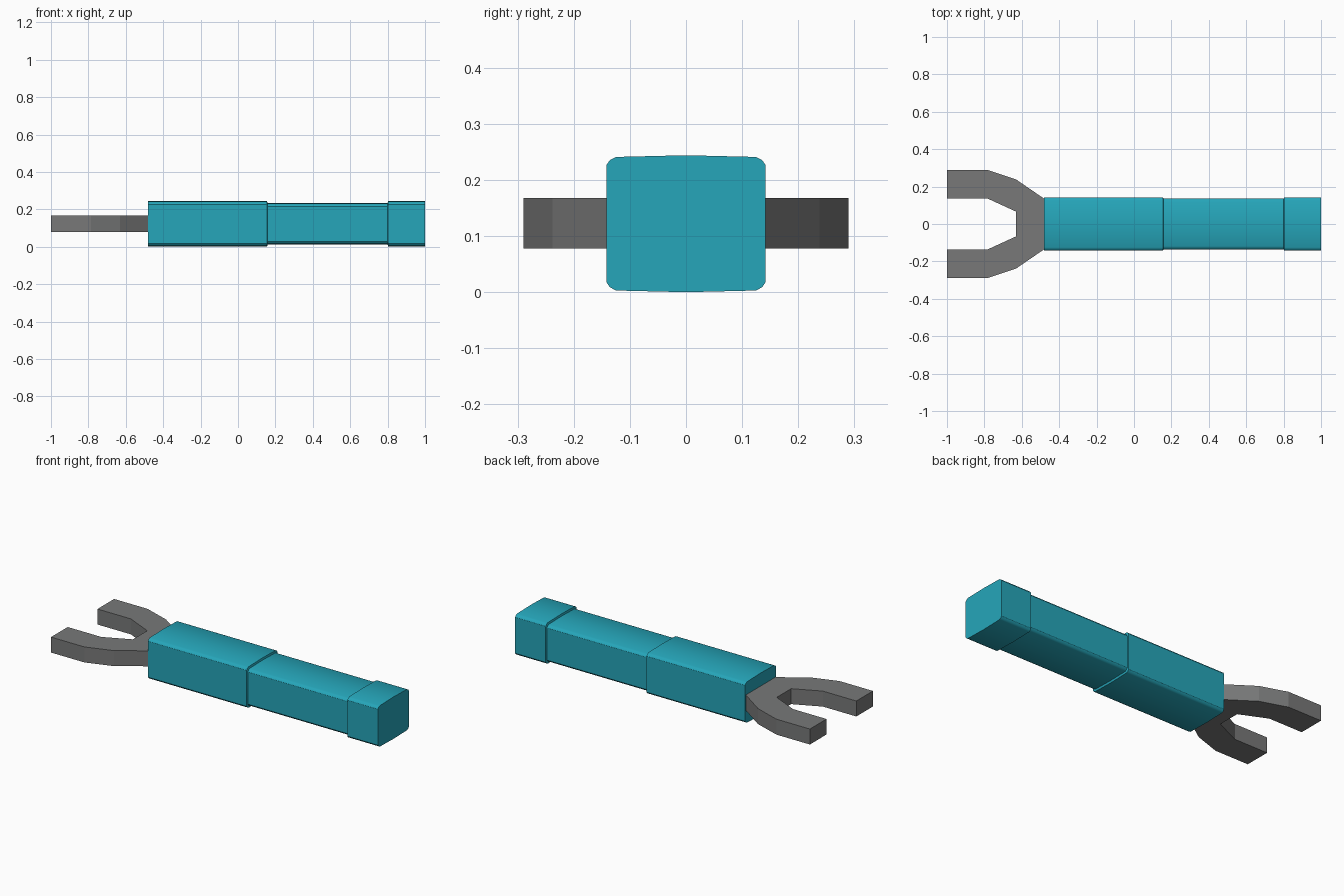
import bpy, bmesh, math

cube = bpy.data.objects.get("Cube")
if cube:
    bpy.data.objects.remove(cube, do_unlink=True)

MID_Z = 0.122


def material(name, rgb):
    m = bpy.data.materials.new(name)
    m.use_nodes = True
    m.diffuse_color = (*rgb, 1)
    m.node_tree.nodes["Principled BSDF"].inputs["Base Color"].default_value = (*rgb, 1)
    return m


def loft(name, rings, mat):
    """Skin a row of matching closed rings and cap both ends."""
    bm = bmesh.new()
    loops = [[bm.verts.new(p) for p in ring] for ring in rings]
    for a, b in zip(loops, loops[1:]):
        for i in range(len(a)):
            j = (i + 1) % len(a)
            bm.faces.new((a[i], a[j], b[j], b[i]))
    bm.faces.new(loops[0])
    bm.faces.new(loops[-1])
    bmesh.ops.recalc_face_normals(bm, faces=bm.faces)
    mesh = bpy.data.meshes.new(name)
    bm.to_mesh(mesh)
    bm.free()
    mesh.materials.append(mat)
    obj = bpy.data.objects.new(name, mesh)
    bpy.context.collection.objects.link(obj)
    return obj


teal = material("teal", (0.019, 0.381, 0.491))
grey = material("grey", (0.188, 0.19, 0.19))

# Grip: rounded box section with a slight crown, slimmer in the middle
quarter = [(0.142, 0.104), (0.136, 0.113), (0.125, 0.119)]
upper = quarter + [(0, 0.122)] + [(-y, z) for y, z in reversed(quarter)]
section = upper + [(-y, -z) for y, z in upper]


def grip_ring(x, inset):
    return [(x, y - math.copysign(min(inset * 0.6, abs(y)), y),
             MID_Z + z - math.copysign(inset, z)) for y, z in section]


grip = loft("grip", [grip_ring(x, inset) for x, inset in (
    (-0.48, 0), (0.155, 0), (0.158, 0.011), (0.8, 0.011), (0.803, 0), (1, 0))], teal)
bpy.ops.object.select_all(action="DESELECT")
grip.select_set(True)
bpy.context.view_layer.objects.active = grip
bpy.ops.object.shade_smooth_by_angle(angle=math.radians(32))

# Fork: two-pronged plate, mirrored half outline
half = [(-0.46, 0.12), (-0.48, 0.135), (-0.63, 0.238), (-0.785, 0.29),
        (-1, 0.29), (-1, 0.137), (-0.785, 0.137), (-0.63, 0.066)]
outline = half + [(x, -y) for x, y in reversed(half)]
loft("fork", [[(x, y, z) for x, y in outline] for z in (0.078, 0.168)], grey)
